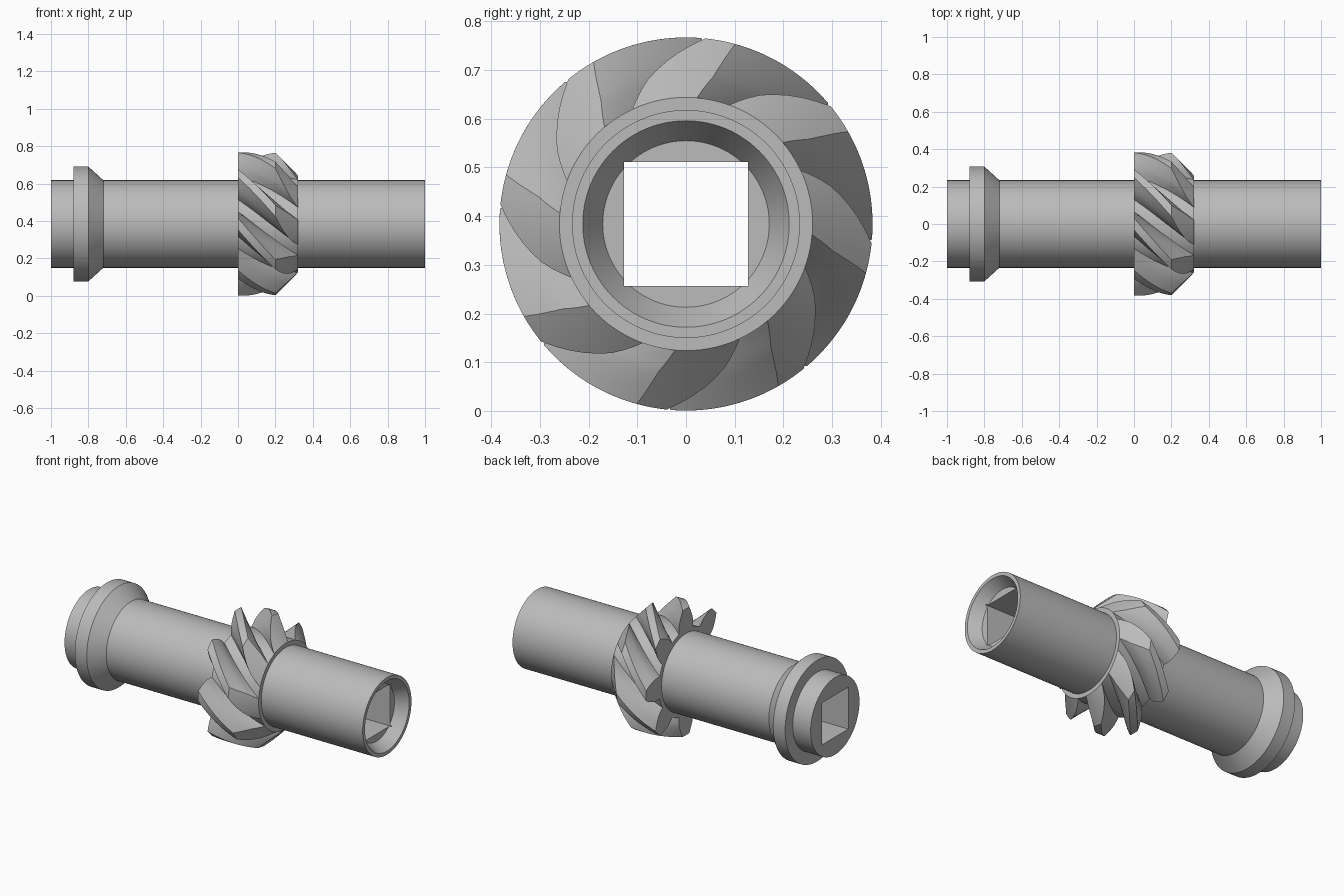
import bpy, bmesh, math

if "Cube" in bpy.data.objects:
    bpy.data.objects.remove(bpy.data.objects["Cube"])

AXIS_Z = 0.384
steel = bpy.data.materials.new("grey_steel")
steel.use_nodes = True
steel.diffuse_color = (0.5, 0.5, 0.5, 1)
steel.node_tree.nodes["Principled BSDF"].inputs["Base Color"].default_value = (0.5, 0.5, 0.5, 1)


def finish(name, bm):
    bmesh.ops.remove_doubles(bm, verts=bm.verts, dist=1e-5)
    bmesh.ops.recalc_face_normals(bm, faces=bm.faces)
    mesh = bpy.data.meshes.new(name)
    bm.to_mesh(mesh)
    bm.free()
    mesh.materials.append(steel)
    obj = bpy.data.objects.new(name, mesh)
    obj.location.z = AXIS_Z
    bpy.context.collection.objects.link(obj)
    return obj


def smooth(obj):
    bpy.ops.object.select_all(action="DESELECT")
    obj.select_set(True)
    bpy.context.view_layer.objects.active = obj
    bpy.ops.object.shade_smooth_by_angle(angle=math.radians(30))


def point(x, r, degrees):
    a = math.radians(degrees)
    return (x, r * math.cos(a), r * math.sin(a))


def lathe(name, profile, steps=96):
    """Revolve (x, radius) pairs about the x axis."""
    bm = bmesh.new()
    rings = [[bm.verts.new(point(x, r, 360 * i / steps)) for i in range(steps)] for x, r in profile]
    for a, b in zip(rings, rings[1:]):
        for i in range(steps):
            j = (i + 1) % steps
            bm.faces.new((a[i], a[j], b[j], b[i]))
    for ring in (rings[0], rings[-1]):
        bm.faces.new(ring)
    return finish(name, bm)


# Shaft with a countersunk right end and a square bore
shaft = lathe("shaft", [(-1, 0.234), (1, 0.234), (1, 0.212), (0.93, 0.171)])
bore = 0.127
bm = bmesh.new()
bmesh.ops.create_cube(bm, size=2)
bmesh.ops.scale(bm, vec=(1.2, bore, bore), verts=bm.verts)
cutter = finish("bore_cutter", bm)
cutter.hide_render = True


def cut(obj):
    mod = obj.modifiers.new("square_bore", "BOOLEAN")
    mod.operation = "DIFFERENCE"
    mod.solver = "EXACT"
    mod.object = cutter
    bpy.context.view_layer.objects.active = obj
    bpy.ops.object.modifier_apply(modifier=mod.name)
    smooth(obj)


cut(shaft)


# Collar and gear hub, as sleeves around the shaft
def sleeve(name, outer):
    inner = 0.225
    profile = [(outer[0][0], inner)] + outer + [(outer[-1][0], inner), (outer[0][0], inner)]
    bm_obj = lathe(name, profile)
    # the closing end discs are not part of a sleeve
    bm = bmesh.new()
    bm.from_mesh(bm_obj.data)
    discs = [f for f in bm.faces if len(f.verts) > 4]
    bmesh.ops.delete(bm, geom=discs, context="FACES_ONLY")
    bm.to_mesh(bm_obj.data)
    bm.free()
    smooth(bm_obj)


sleeve("collar", [(-0.88, 0.307), (-0.8, 0.307), (-0.72, 0.234)])
sleeve("gear_hub", [(0, 0.26), (0.32, 0.26)])

# Helical teeth with a conical right end
TEETH, TWIST = 8, 172
TIP, LENGTH, TAPER = 0.383, 0.32, 0.2
FLANK = [(0.24, 15.5), (0.26, 15), (0.307, 12.6), (0.335, 9.8), (TIP, 4.7)]


def half_angle(r):
    for (r0, a0), (r1, a1) in zip(FLANK, FLANK[1:]):
        if r <= r1 + 1e-6:
            return a0 + (a1 - a0) * (r - r0) / (r1 - r0)
    return FLANK[-1][1]


def section(x, middle):
    top = TIP if x <= TAPER else TIP - (TIP - 0.26) * (x - TAPER) / (LENGTH - TAPER)
    radii = [0.24 + (top - 0.24) * i / 8 for i in range(9)]
    h = half_angle(top)
    left = [(r, -half_angle(r)) for r in radii]
    arc = [(top, h * t / 4) for t in range(-3, 4)]
    right = [(r, half_angle(r)) for r in reversed(radii)]
    return [point(x, r, middle + a) for r, a in left + arc + right]


stations = [TAPER * i / 12 for i in range(13)] + [TAPER + (LENGTH - TAPER) * i / 8 for i in range(1, 9)]
bm = bmesh.new()
for tooth in range(TEETH):
    start = 79.4 + 360 * tooth / TEETH
    rings = [[bm.verts.new(p) for p in section(x, start + TWIST * (x - TAPER))] for x in stations]
    for a, b in zip(rings, rings[1:]):
        for i in range(len(a)):
            j = (i + 1) % len(a)
            bm.faces.new((a[i], a[j], b[j], b[i]))
    bm.faces.new(rings[0])
    bm.faces.new(rings[-1])
smooth(finish("gear_teeth", bm))

bpy.data.objects.remove(cutter)
